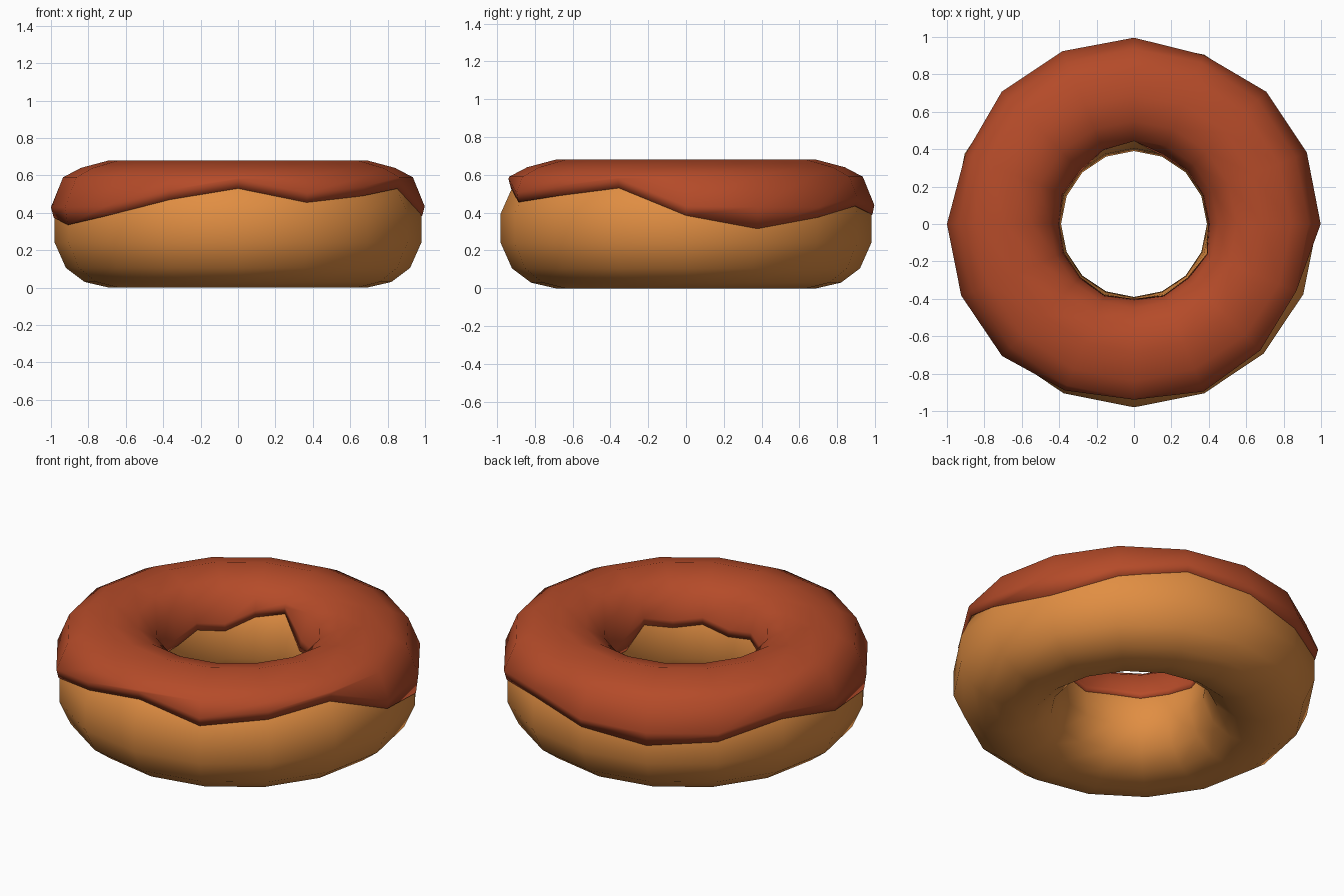
import bpy, bmesh, math

if "Cube" in bpy.data.objects:
    bpy.data.objects.remove(bpy.data.objects["Cube"])

N = 16  # sides around the ring


def material(name, rgb):
    m = bpy.data.materials.new(name)
    m.diffuse_color = (*rgb, 1)
    m.use_nodes = True
    m.node_tree.nodes["Principled BSDF"].inputs["Base Color"].default_value = m.diffuse_color
    return m


def loft(name, sections, mat, closed):
    """Skin a list of N (r, z) sections placed around the z axis."""
    bm = bmesh.new()
    rows = []
    for i, sec in enumerate(sections):
        a = 2 * math.pi * i / N
        rows.append([bm.verts.new((r * math.cos(a), r * math.sin(a), z)) for r, z in sec])
    k = len(rows[0])
    for i in range(N):
        p, q = rows[i], rows[(i + 1) % N]
        for j in range(k if closed else k - 1):
            n = (j + 1) % k
            f = bm.faces.new((p[j], q[j], q[n], p[n]))
            f.smooth = True
    me = bpy.data.meshes.new(name)
    bm.to_mesh(me)
    bm.free()
    me.materials.append(mat)
    ob = bpy.data.objects.new(name, me)
    bpy.context.collection.objects.link(ob)
    return ob


def radius_at(profile, z):
    """Radius of an upward-ordered profile at height z."""
    for (r0, z0), (r1, z1) in zip(profile, profile[1:]):
        if z <= z1:
            return r0 + (r1 - r0) * (z - z0) / (z1 - z0)
    return profile[-1][0]


# dough: rounded ring, wider hole towards the top
dough_out = [(0.82, 0.03), (0.92, 0.105), (0.98, 0.24), (0.98, 0.395), (0.92, 0.53), (0.82, 0.605)]
dough_in = [(0.55, 0.03), (0.45, 0.105), (0.39, 0.24), (0.405, 0.395), (0.455, 0.53), (0.55, 0.605)]
section = [(0.69, 0.0)] + dough_out + [(0.69, 0.635)] + dough_in[::-1]
loft("dough_ring", [section] * N, material("baked dough", (0.75, 0.27, 0.055)), True)

# icing: shell over the top whose outer and inner rims run down to varied heights
ice_out = [(0.99, 0.30), (1.0, 0.43), (0.935, 0.59), (0.84, 0.64)]
ice_in = [(0.39, 0.30), (0.405, 0.43), (0.45, 0.58), (0.55, 0.645)]
rim_out = [0.385, 0.315, 0.375, 0.435, 0.39, 0.35, 0.375, 0.44,
           0.375, 0.335, 0.385, 0.47, 0.53, 0.455, 0.49, 0.53]
rim_in = [0.36, 0.39, 0.40, 0.365, 0.517, 0.472, 0.40, 0.428,
          0.39, 0.41, 0.41, 0.43, 0.397, 0.435, 0.417, 0.455]
sections = []
for zo, zi in zip(rim_out, rim_in):
    lip_o, lip_i = max(0.43, zo + 0.05), max(0.43, zi + 0.04)
    sections.append([
        (radius_at(dough_out, zo) - 0.03, zo + 0.005),
        (radius_at(dough_out, zo) + 0.006, zo),
        (radius_at(ice_out, lip_o), lip_o),
        ice_out[2], ice_out[3], (0.69, 0.68), ice_in[3], ice_in[2],
        (radius_at(ice_in, lip_i), lip_i),
        (radius_at(dough_in, zi) - 0.006, zi),
        (radius_at(dough_in, zi) + 0.03, zi + 0.005)])
loft("icing", sections, material("red brown icing", (0.46, 0.07, 0.022)), False)
